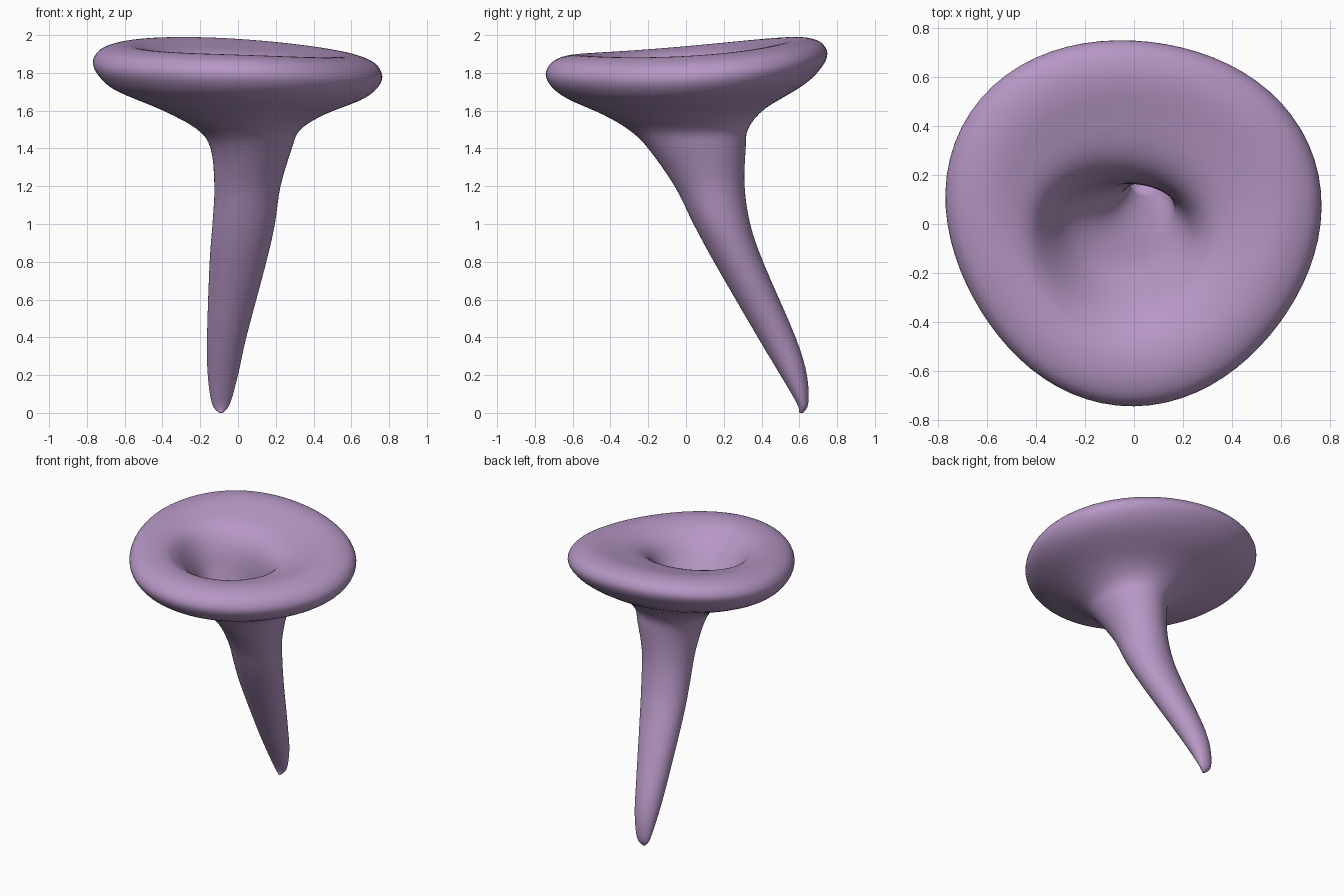
import bpy, bmesh
from math import sin, cos, pi

cube = bpy.data.objects.get("Cube")
if cube:
    bpy.data.objects.remove(cube, do_unlink=True)

SIDES, STEPS = 72, 4

mauve = bpy.data.materials.new("soft mauve")
colour = (0.47, 0.31, 0.56, 1)
mauve.diffuse_color = colour
mauve.use_nodes = True
mauve.node_tree.nodes["Principled BSDF"].inputs["Base Color"].default_value = colour

# Rings from the tip, up the bent stem, over the rim: height, centre x, y, radius x, y
outer = [
    (0, -.09, .61, .01, .01), (.05, -.09, .617, .048, .03), (.2, -.08, .57, .08, .07),
    (.4, -.06, .48, .104, .1), (.8, 0, .278, .15, .13), (1, .03, .19, .165, .15),
    (1.2, .05, .125, .175, .185), (1.4, .07, .058, .215, .258), (1.5, .055, .015, .273, .315),
    (1.59, .03, -.01, .425, .43), (1.68, 0, 0, .645, .63), (1.745, 0, 0, .73, .715),
    (1.81, 0, 0, .76, .745), (1.87, 0, 0, .73, .715), (1.904, 0, 0, .66, .65),
    (1.915, 0, 0, .58, .57),
]
# Rings across the shallow dish and down the inside of the funnel
inner = [
    (1.905, -.01, -.015, .49, .48), (1.88, -.03, -.06, .4, .38),
    (1.83, -.045, -.065, .335, .3), (1.74, -.045, -.045, .285, .23),
    (1.6, -.03, 0, .235, .165), (1.4, .02, .05, .15, .115),
    (1.2, .05, .105, .1, .07), (1, .04, .18, .05, .05),
]


def spline(a, b, c, d, t):
    """Smooth curve from b to c."""
    return b + t / 2 * (c - a + t * (2*a - 5*b + 4*c - d + t * (3*(b - c) + d - a)))


def smooth_rings(rings):
    last = len(rings) - 1
    for i in range(last):
        near = [rings[max(0, min(last, i + k))] for k in (-1, 0, 1, 2)]
        for s in range(STEPS):
            yield [spline(*v, s / STEPS) for v in zip(*near)]
    yield rings[-1]


def ring_point(ring, angle):
    z, cx, cy, rx, ry = ring
    flare = max(0, min(1, (z - 1.4) / .35))
    flare *= flare * (3 - 2 * flare)
    # The cap has a rounded three-cornered outline and a warped tilt
    lobe = 1 + flare * (.035 * sin(angle) + .032 * sin(3*angle) - .01 * sin(2*angle)
                        + .008 * (cos(3*angle) - cos(angle)))
    x, y = cx + rx * lobe * cos(angle), cy + ry * lobe * sin(angle)
    tilt = -.045*x + .07*y + .065*y*y - .02*x*y
    return x, y, z + flare * tilt


# Trumpet body lofted through the rings
bm = bmesh.new()
loops = [[bm.verts.new(ring_point(r, 2*pi*i / SIDES)) for i in range(SIDES)]
         for r in smooth_rings(outer + inner)]
for low, high in zip(loops, loops[1:]):
    for i in range(SIDES):
        j = (i + 1) % SIDES
        bm.faces.new((low[i], low[j], high[j], high[i]))
bm.faces.new(loops[0][::-1])
bm.faces.new(loops[-1])
bmesh.ops.recalc_face_normals(bm, faces=bm.faces)
for face in bm.faces:
    face.smooth = True

mesh = bpy.data.meshes.new("trumpet_body")
bm.to_mesh(mesh)
bm.free()
mesh.materials.append(mauve)
body = bpy.data.objects.new("trumpet_body", mesh)
bpy.context.collection.objects.link(body)
